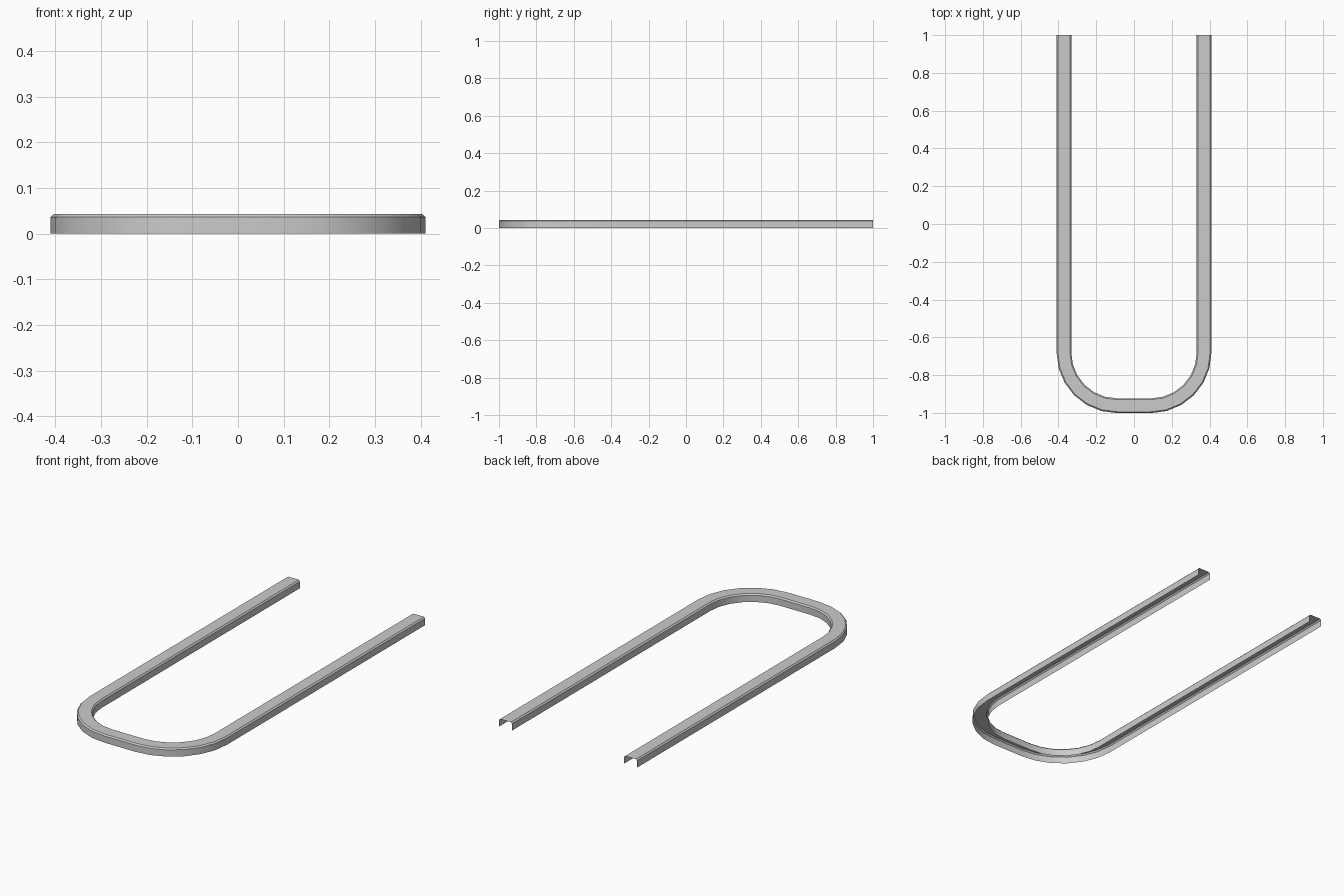
import bpy, bmesh, math

if "Cube" in bpy.data.objects:
    bpy.data.objects.remove(bpy.data.objects["Cube"])

# Centreline of the U: leg, six-step bend, mirrored to the other side
R, CX, CY, HALF, H, C = 0.281, 0.09, -0.681, 0.039, 0.043, 0.007
right = [((CX + R, 1.0), (1, 0))]
for i in range(7):
    a = -math.radians(15 * i)
    n = (math.cos(a), math.sin(a))
    right.append(((CX + R * n[0], CY + R * n[1]), n))
left = [((-p[0], p[1]), (-n[0], n[1])) for p, n in reversed(right)]
path = right + left

# Open-bottomed channel section: offset along the outward normal, height
section = [(HALF, 0), (HALF, H - C), (HALF - C, H),
           (-HALF + C, H), (-HALF, H - C), (-HALF, 0)]

bm = bmesh.new()
rings = [[bm.verts.new((p[0] + n[0] * o, p[1] + n[1] * o, z)) for o, z in section]
         for p, n in path]
for r0, r1 in zip(rings, rings[1:]):
    for k in range(len(section) - 1):
        bm.faces.new((r0[k], r0[k + 1], r1[k + 1], r1[k]))
for f in bm.faces:
    f.normal_update()
top = max(bm.faces, key=lambda f: f.normal.z ** 2)
if top.normal.z < 0:
    bmesh.ops.reverse_faces(bm, faces=bm.faces[:])

mesh = bpy.data.meshes.new("u_channel_trim")
bm.to_mesh(mesh)
bm.free()
trim = bpy.data.objects.new("u_channel_trim", mesh)
bpy.context.collection.objects.link(trim)

# Smooth round the bend, crisp along the folds
bpy.context.view_layer.objects.active = trim
trim.select_set(True)
bpy.ops.object.shade_smooth_by_angle(angle=math.radians(30))
